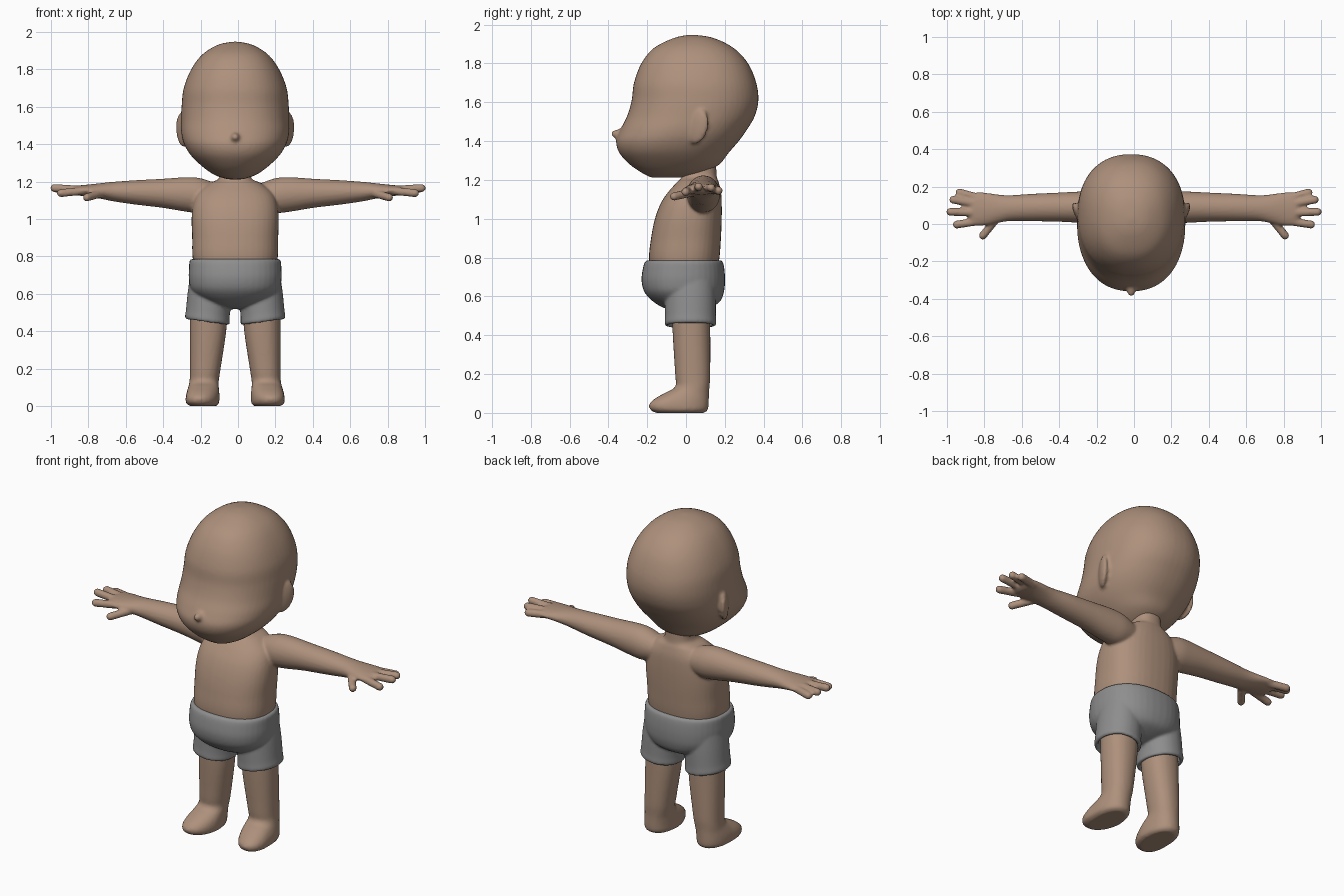
import bpy
import bmesh
from math import cos, sin, pi
from mathutils import Matrix, Vector

cube = bpy.data.objects.get("Cube")
if cube:
    bpy.data.objects.remove(cube, do_unlink=True)

MID = -0.015      # the trunk sits slightly off the arm-span centre
SIDES = (1, -1)   # left, right


def material(name, rgb):
    mat = bpy.data.materials.new(name)
    mat.use_nodes = True
    color = (*rgb, 1)
    mat.diffuse_color = color
    bsdf = next(n for n in mat.node_tree.nodes if n.type == "BSDF_PRINCIPLED")
    bsdf.inputs["Base Color"].default_value = color
    bsdf.inputs["Roughness"].default_value = 0.7
    return mat


skin = material("skin", (0.42, 0.28, 0.20))
cloth = material("grey cloth", (0.27, 0.27, 0.27))


def smooth_rings(rings, steps=5):
    """Catmull-Rom interpolation of ring parameters."""
    out = []
    last = len(rings) - 1
    for i in range(last):
        quad = [rings[max(0, min(last, i + k))] for k in (-1, 0, 1, 2)]
        for j in range(steps):
            t = j / steps
            out.append([0.5 * (2 * b + (c - a) * t
                               + (2 * a - 5 * b + 4 * c - d) * t ** 2
                               + (3 * b - a - 3 * c + d) * t ** 3)
                        for a, b, c, d in zip(*quad)])
    return out + [list(rings[-1])]


def loft(bm, rings, place, power=2.0, count=40):
    """Closed skin over rings (position, centre u, centre v, radius u, radius v)."""
    loops = []
    for pos, cu, cv, ru, rv in smooth_rings(rings):
        loop = []
        for k in range(count):
            c, s = cos(2 * pi * k / count), sin(2 * pi * k / count)
            u = cu + ru * abs(c) ** (2 / power) * (1 if c > 0 else -1)
            v = cv + rv * abs(s) ** (2 / power) * (1 if s > 0 else -1)
            loop.append(bm.verts.new(place(pos, u, v)))
        loops.append(loop)
    for a, b in zip(loops, loops[1:]):
        for k in range(count):
            n = (k + 1) % count
            bm.faces.new((a[k], a[n], b[n], b[k]))
    bm.faces.new(loops[0])
    bm.faces.new(loops[-1])


def upright(z, x, y):
    return (x, y, z)


def spans(rows):
    """Turn (z, half width, front, back) into centred rings."""
    return [(z, 0, (f + b) / 2, w, (b - f) / 2) for z, w, f, b in rows]


def capsule(bm, a, b, radius):
    a, b = Vector(a), Vector(b)
    verts = bmesh.ops.create_uvsphere(bm, u_segments=16, v_segments=11, radius=radius)["verts"]
    turn = (b - a).to_track_quat("Z", "Y")
    for v in verts:
        end = b if v.co.z > 0 else a
        v.co = end + turn @ v.co


def finish(bm, name, mat, voxel, rounds=4):
    """Fuse overlapping volumes into one soft surface."""
    bmesh.ops.recalc_face_normals(bm, faces=bm.faces[:])
    mesh = bpy.data.meshes.new(name)
    bm.to_mesh(mesh)
    bm.free()
    for poly in mesh.polygons:
        poly.use_smooth = True
    mesh.materials.append(mat)
    obj = bpy.data.objects.new(name, mesh)
    bpy.context.collection.objects.link(obj)
    obj.location.x = MID
    fuse = obj.modifiers.new("fuse", "REMESH")
    fuse.mode = "VOXEL"
    fuse.voxel_size = voxel
    fuse.use_smooth_shade = True
    relax = obj.modifiers.new("relax", "SMOOTH")
    relax.factor = 0.5
    relax.iterations = rounds
    return obj


# Head: skull and cheeks
bm = bmesh.new()
loft(bm, spans([
    (1.948, .01, .02, .04), (1.932, .09, -.06, .14), (1.88, .175, -.165, .245),
    (1.80, .235, -.23, .32), (1.70, .275, -.268, .362), (1.61, .286, -.28, .373),
    (1.53, .289, -.303, .355), (1.46, .288, -.338, .315), (1.40, .273, -.36, .272),
    (1.34, .237, -.344, .22), (1.28, .175, -.29, .172), (1.235, .11, -.225, .09),
    (1.212, .04, -.18, 0)]), upright, 2.25, 56)
# Nose
bmesh.ops.create_uvsphere(bm, u_segments=16, v_segments=12, radius=1, matrix=(
    Matrix.Translation((0, -.345, 1.437)) @ Matrix.Diagonal((.026, .042, .024, 1))))
# Ears, flaring out towards the back
for s in SIDES:
    bmesh.ops.create_uvsphere(bm, u_segments=24, v_segments=16, radius=1, matrix=(
        Matrix.Diagonal((s, 1, 1, 1)) @ Matrix.Translation((.283, .06, 1.475))
        @ Matrix.Rotation(-.45, 4, "Z") @ Matrix.Rotation(-.25, 4, "X")
        @ Matrix.Diagonal((.022, .058, .092, 1))))
finish(bm, "head", skin, .01)

# Upper body: torso and neck
bm = bmesh.new()
loft(bm, spans([
    (.64, .19, -.16, .14), (.78, .226, -.19, .17), (.90, .23, -.18, .18),
    (1.0, .233, -.16, .184), (1.08, .225, -.13, .184), (1.14, .2, -.09, .18),
    (1.19, .14, -.045, .168), (1.22, .085, -.02, .158), (1.30, .08, -.015, .155)]),
    upright, 2.4)
fingers = [((.83, .015, 1.15), (.947, -.003, 1.138)),
           ((.83, .06, 1.156), (.982, .065, 1.165)),
           ((.83, .105, 1.156), (.966, .13, 1.16)),
           ((.83, .14, 1.15), (.933, .168, 1.145)),
           ((.73, .035, 1.137), (.808, -.062, 1.115))]
for s in SIDES:
    # Arm and palm
    loft(bm, [
        (.12, .09, 1.12, .07, .07), (.2, .09, 1.125, .085, .093), (.28, .09, 1.131, .084, .092),
        (.4, .09, 1.137, .078, .078), (.55, .088, 1.142, .073, .065),
        (.66, .085, 1.146, .069, .053), (.72, .082, 1.149, .075, .044),
        (.8, .08, 1.152, .088, .032), (.86, .08, 1.152, .086, .026),
        (.885, .08, 1.152, .06, .015)],
        lambda x, y, z: (s * x - MID, y, z), 2.0, 32)
    # Fingers and thumb
    for a, b in fingers:
        capsule(bm, *[(s * p[0] - MID, p[1], p[2]) for p in (a, b)], .022)
finish(bm, "torso_and_arms", skin, .008)

# Legs with feet turned a little outward
for s, name in zip(SIDES, ("left_leg", "right_leg")):
    bm = bmesh.new()
    rows = [(.62, .145, .095, -.07, .12), (.44, .143, .099, -.07, .125),
            (.2, .16, .082, -.056, .125), (.135, .166, .078, -.055, .121),
            (.105, .169, .081, -.105, .119), (.075, .172, .087, -.158, .118),
            (.045, .174, .09, -.19, .117), (.016, .174, .088, -.184, .113),
            (0, .172, .072, -.155, .095)]
    loft(bm, [(z, x, (f + b) / 2, w, (b - f) / 2) for z, x, w, f, b in rows],
         lambda z, x, y: (s * (x + .12 * max(0, -y - .05)), y, z), 2.2)
    finish(bm, name, skin, .01)

# Shorts: seat, then hollow legs with a slanted hem
bm = bmesh.new()
loft(bm, spans([
    (.785, .236, -.203, .183), (.775, .244, -.213, .191), (.74, .247, -.223, .198),
    (.68, .248, -.229, .201), (.62, .235, -.213, .195), (.57, .185, -.165, .172),
    (.535, .11, -.1, .11), (.518, .03, -.03, .05)]), upright, 2.3)
for s in SIDES:
    loft(bm, [
        (.72, .13, .022, .105, .125), (.6, .138, .023, .115, .13), (.5, .146, .023, .117, .131),
        (.455, .149, .023, .119, .132), (.453, .149, .023, .1, .112),
        (.5, .147, .023, .099, .111), (.56, .145, .023, .097, .109)],
        lambda z, x, y: (s * x, y, z + .14 * (x - .148)), 2.1)
finish(bm, "shorts", cloth, .008, 3)
